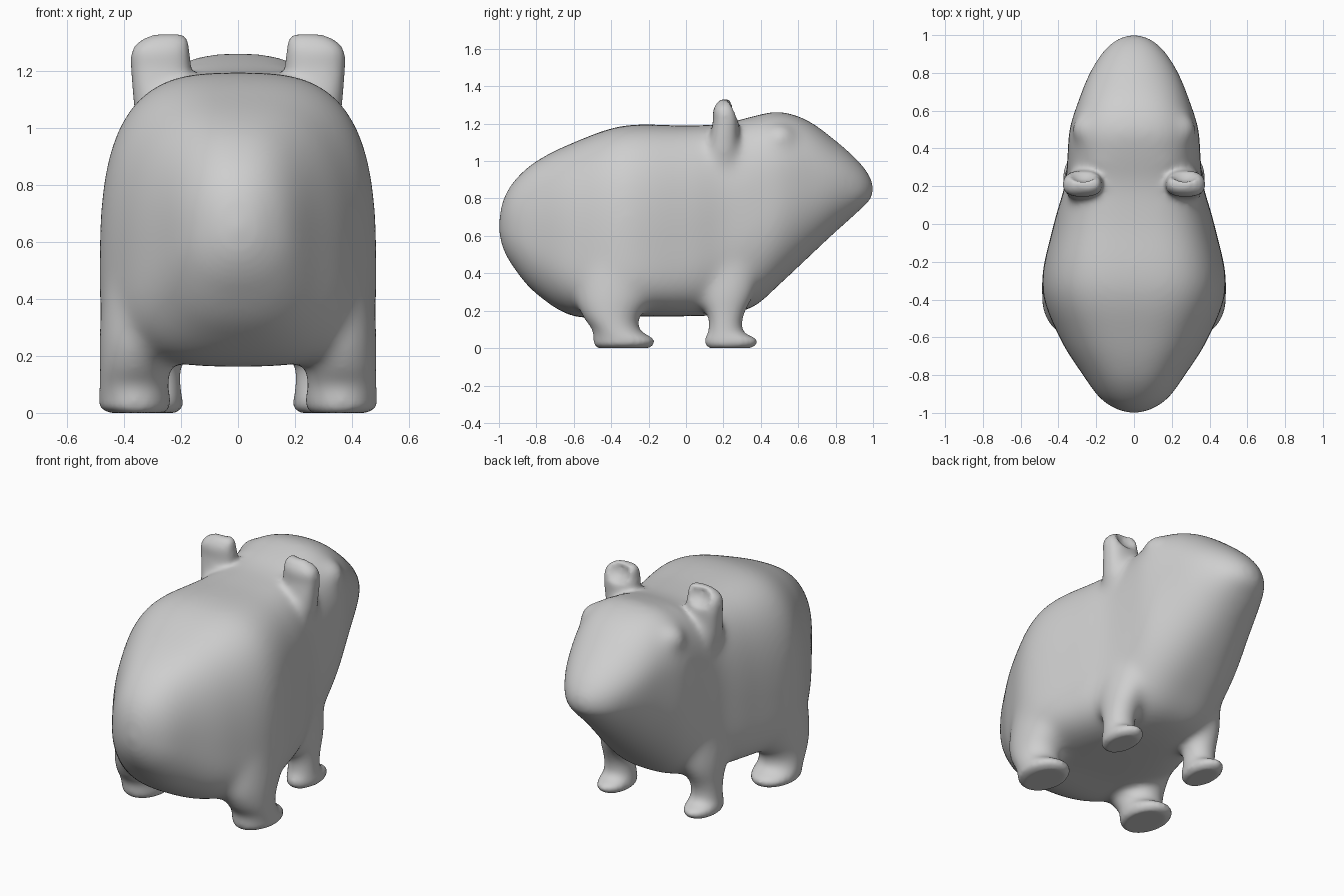
import bpy, bmesh, math
from mathutils import Vector

cube = bpy.data.objects.get("Cube")
if cube:
    bpy.data.objects.remove(cube, do_unlink=True)

grey = bpy.data.materials.new("soft grey")
grey.use_nodes = True
COLOUR = (0.62, 0.62, 0.62, 1)
grey.diffuse_color = COLOUR
grey.node_tree.nodes["Principled BSDF"].inputs["Base Color"].default_value = COLOUR


def spline(rows, steps=6):
    """Catmull-Rom interpolation through rows of numbers."""
    pts = [Vector(r) for r in rows]
    pts = [pts[0]] + pts + [pts[-1]]
    out = []
    for a, b, c, d in zip(pts, pts[1:], pts[2:], pts[3:]):
        for i in range(steps):
            t = i / steps
            out.append(0.5 * (2 * b + (c - a) * t + (2 * a - 5 * b + 4 * c - d) * t * t
                              + (3 * b - a - 3 * c + d) * t ** 3))
    return out + [pts[-1]]


def loft(name, rings):
    """Closed tube through rings of points."""
    bm = bmesh.new()
    loops = [[bm.verts.new(p) for p in ring] for ring in rings]
    count = len(loops[0])
    for lo, hi in zip(loops, loops[1:]):
        for i in range(count):
            j = (i + 1) % count
            bm.faces.new((lo[i], lo[j], hi[j], hi[i]))
    bm.faces.new(loops[0][::-1])
    bm.faces.new(loops[-1])
    bmesh.ops.recalc_face_normals(bm, faces=bm.faces)
    mesh = bpy.data.meshes.new(name)
    bm.to_mesh(mesh)
    bm.free()
    obj = bpy.data.objects.new(name, mesh)
    bpy.context.collection.objects.link(obj)
    return obj


def oval(n, count=64):
    """Unit superellipse with exponent n."""
    for i in range(count):
        a = 2 * math.pi * i / count
        c, s = math.cos(a), math.sin(a)
        yield (math.copysign(abs(c) ** (2 / n), c), math.copysign(abs(s) ** (2 / n), s))


def column(name, rows, side, n=2):
    """Vertical limb from rows of z, x, y, x radius, y radius."""
    return loft(name, [[(side * (x + u * rx), y + v * ry, z) for u, v in oval(n, 32)]
                       for z, x, y, rx, ry in spline(rows, 5)])


def ball(name, centre, radii):
    bpy.ops.mesh.primitive_uv_sphere_add(segments=32, ring_count=16, location=centre)
    obj = bpy.context.object
    obj.name = name
    obj.scale = radii
    return obj


def ramp(value, low, high):
    return min(1, max(0, (value - low) / (high - low)))


# Torso and head: y, underside, widest height, top, half width
BODY = [(-1, .64, .65, .66, .01), (-.98, .54, .65, .78, .09), (-.92, .43, .63, .89, .18),
        (-.8, .29, .58, 1, .27), (-.6, .17, .48, 1.1, .395), (-.33, .17, .45, 1.19, .488),
        (0, .17, .5, 1.19, .425), (.2, .18, .62, 1.2, .368), (.36, .22, .78, 1.24, .352),
        (.5, .34, .88, 1.264, .342), (.65, .48, .92, 1.218, .295), (.8, .62, .9, 1.11, .235),
        (.92, .73, .86, 1, .155), (.98, .79, .85, .92, .08), (1, .84, .85, .86, .01)]


def body_ring(row):
    y, low, mid, top, width = row
    n = 2.1 + 1.1 * max(0, 1 - ((y + 0.1) / 0.9) ** 2)
    return [(u * width, y, mid + v * (top - mid if v > 0 else mid - low)) for u, v in oval(n)]


parts = [loft("body", [body_ring(r) for r in spline(BODY)])]

FRONT_LEG = [(0, .285, .235, .07, .115), (.02, .285, .24, .09, .137), (.05, .285, .238, .09, .137),
             (.09, .285, .212, .085, .095), (.17, .285, .212, .088, .098),
             (.3, .268, .21, .108, .16), (.5, .22, .21, .13, .2)]
BACK_LEG = [(0, .355, -.335, .1, .14), (.02, .363, -.332, .122, .16), (.05, .363, -.335, .126, .16),
            (.1, .366, -.375, .122, .128), (.17, .36, -.4, .128, .155),
            (.28, .34, -.38, .148, .215), (.55, .27, -.34, .2, .26)]
EAR = [(.8, .22, .2, .08, .1), (1.05, .262, .2, .105, .085), (1.2, .27, .212, .106, .07),
       (1.27, .272, .207, .102, .062), (1.31, .258, .21, .082, .045), (1.33, .245, .213, .05, .025)]

for side, label in ((1, "left"), (-1, "right")):
    parts.append(column(label + "_front_leg", FRONT_LEG, side))
    parts.append(column(label + "_back_leg", BACK_LEG, side))
    # Ear with a scooped hollow facing the muzzle
    ear = column(label + "_ear", EAR, side, 2.5)
    scoop = ball(label + "_ear_scoop", (side * .268, .33, 1.3), (.105, .11, .09))
    scoop.hide_render = True
    cut = ear.modifiers.new("hollow", 'BOOLEAN')
    cut.operation, cut.object, cut.solver = 'DIFFERENCE', scoop, 'EXACT'
    bpy.ops.object.select_all(action='DESELECT')
    ear.select_set(True)
    bpy.context.view_layer.objects.active = ear
    bpy.ops.object.modifier_apply(modifier=cut.name)
    bpy.data.objects.remove(scoop, do_unlink=True)
    parts.append(ear)
    # Faint brow ridge
    parts.append(ball(label + "_brow", (side * .245, .5, 1.115), (.085, .09, .085)))

# Fuse the parts into one skin
bpy.ops.object.select_all(action='DESELECT')
for part in parts:
    part.select_set(True)
animal = parts[0]
animal.name = "animal_body"
bpy.context.view_layer.objects.active = animal
bpy.ops.object.join()
remesh = animal.modifiers.new("fuse", 'REMESH')
remesh.mode, remesh.voxel_size = 'VOXEL', 0.013
bpy.ops.object.convert(target='MESH')

# Blend the joints strongly, sparing feet, ears and muzzle tip
blend = animal.vertex_groups.new(name="blend")
for v in animal.data.vertices:
    x, y, z = v.co
    near_ear = ramp(z, 1.1, 1.2) * ramp(abs(x), .1, .16) * ramp(.18 - abs(y - .21), 0, .06)
    weight = ramp(z, .06, .2) * (1 - near_ear) * (1 - ramp(abs(y), .75, .9))
    blend.add([v.index], weight, 'REPLACE')
for label, group, rounds in (("blend joints", "blend", 70), ("soften", "", 8)):
    smooth = animal.modifiers.new(label, 'SMOOTH')
    smooth.factor, smooth.iterations, smooth.vertex_group = 0.5, rounds, group
bpy.ops.object.convert(target='MESH')
animal.data.materials.clear()
animal.data.materials.append(grey)
bpy.ops.object.shade_smooth()
